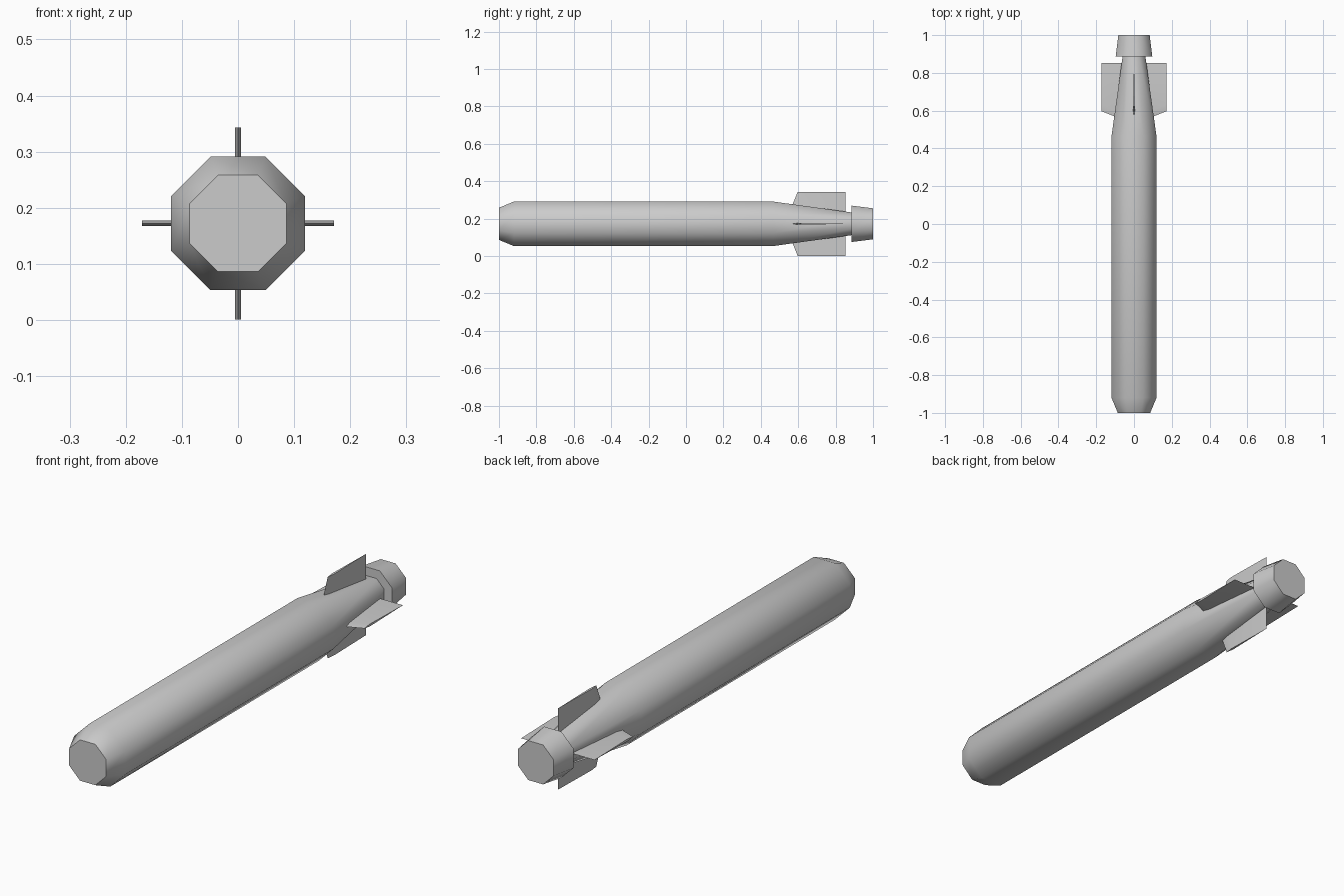
import bpy, bmesh, math
from mathutils import Matrix

cube = bpy.data.objects.get("Cube")
if cube:
    bpy.data.objects.remove(cube, do_unlink=True)

AXIS_Z = 0.172   # height of the long axis
SIDES = 8

grey = bpy.data.materials.new("light grey metal")
grey.use_nodes = True
colour = (0.6, 0.6, 0.6, 1)
grey.diffuse_color = colour
grey.node_tree.nodes["Principled BSDF"].inputs["Base Color"].default_value = colour


def finish(name, bm):
    """Turn a bmesh into a smooth object with sharp rims kept."""
    bmesh.ops.recalc_face_normals(bm, faces=bm.faces)
    mesh = bpy.data.meshes.new(name)
    bm.to_mesh(mesh)
    bm.free()
    mesh.materials.append(grey)
    obj = bpy.data.objects.new(name, mesh)
    bpy.context.collection.objects.link(obj)
    obj.location.z = AXIS_Z
    bpy.ops.object.select_all(action="DESELECT")
    obj.select_set(True)
    bpy.context.view_layer.objects.active = obj
    bpy.ops.object.shade_smooth_by_angle(angle=math.radians(50))
    return obj


def octagon_loft(name, profile):
    """Closed eight-sided body from (y, half width across flats) stations."""
    bm = bmesh.new()
    rings = []
    for y, half in profile:
        r = half / math.cos(math.pi / SIDES)
        angles = [(i + 0.5) * math.tau / SIDES for i in range(SIDES)]
        rings.append([bm.verts.new((r * math.cos(a), y, r * math.sin(a))) for a in angles])
    for a, b in zip(rings, rings[1:]):
        for i in range(SIDES):
            j = (i + 1) % SIDES
            bm.faces.new((a[i], a[j], b[j], b[i]))
    bm.faces.new(rings[0])
    bm.faces.new(rings[-1])
    return finish(name, bm)


def fin(name, turn):
    """Swept fin with a thin diamond section, turned about the long axis."""
    bm = bmesh.new()
    sections = []
    for height, lead in ((0.03, 0.54), (0.171, 0.597)):
        points = ((0, lead), (0.005, lead + 0.035), (0, 0.853), (-0.005, lead + 0.035))
        sections.append([bm.verts.new((x, y, height)) for x, y in points])
    root, tip = sections
    for i in range(4):
        j = (i + 1) % 4
        bm.faces.new((root[i], root[j], tip[j], tip[i]))
    bm.faces.new(root)
    bm.faces.new(tip)
    bm.transform(Matrix.Rotation(turn, 4, "Y"))
    return finish(name, bm)


# Hull with chamfered nose and tapered tail
octagon_loft("hull", [(-1, 0.086), (-0.92, 0.119), (0.465, 0.119), (0.89, 0.06)])
# Flared shroud at the stern
octagon_loft("tail_shroud", [(0.886, 0.097), (1, 0.083)])
# Four fins in a cross
for k, side in enumerate(("top", "left", "bottom", "right")):
    fin(side + "_fin", k * math.pi / 2)
